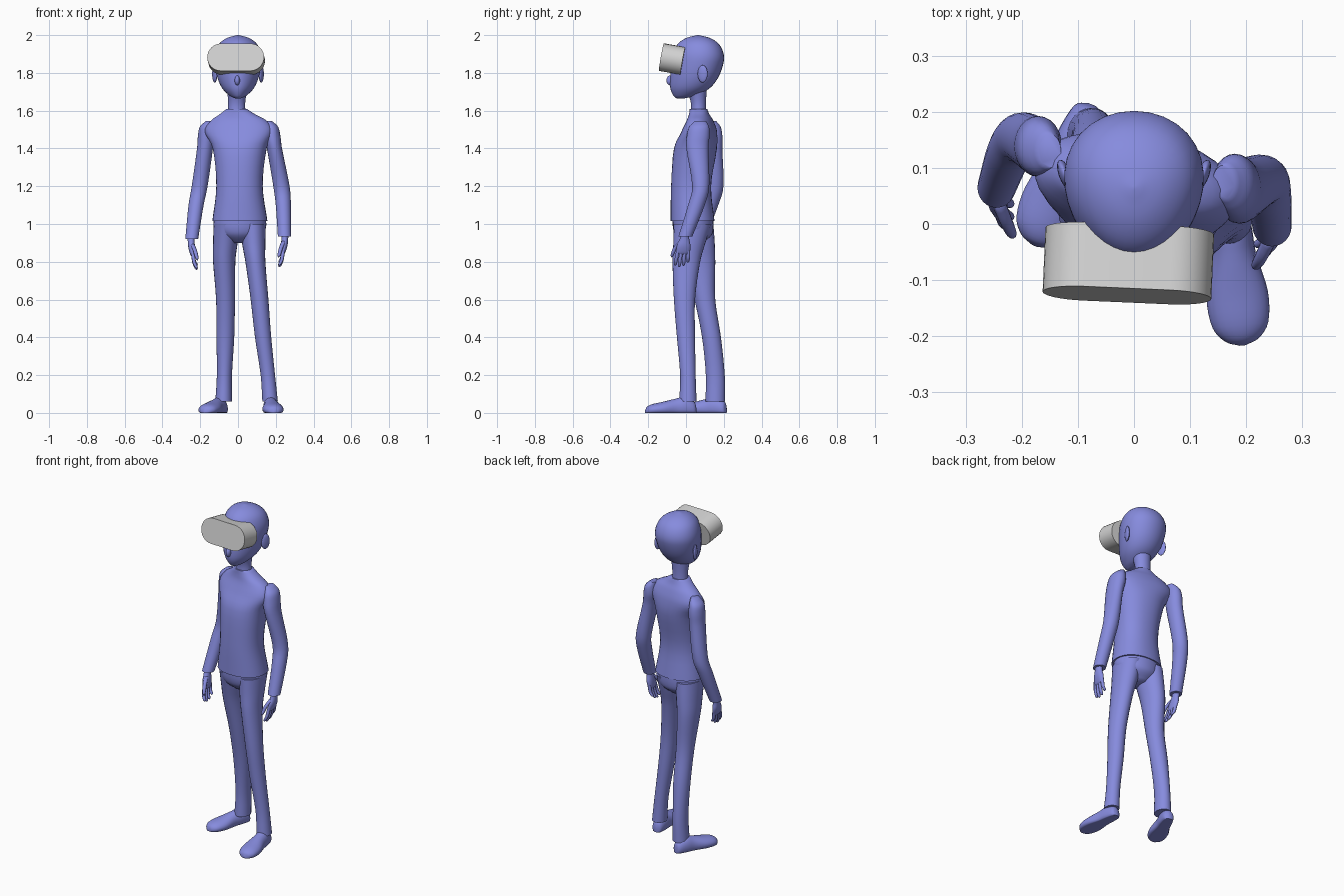
import bpy
import bmesh
import math
from mathutils import Vector, Matrix

cube = bpy.data.objects.get("Cube")
if cube:
    bpy.data.objects.remove(cube)


def material(name, color):
    mat = bpy.data.materials.new(name)
    mat.use_nodes = True
    mat.diffuse_color = color
    mat.node_tree.nodes["Principled BSDF"].inputs["Base Color"].default_value = color
    return mat


BLUE = material("periwinkle blue", (0.24, 0.26, 0.73, 1))
GREY = material("light grey", (0.65, 0.65, 0.65, 1))
X, Y, Z = Vector((1, 0, 0)), Vector((0, 1, 0)), Vector((0, 0, 1))


def finish(name, bm, mat, angle=60):
    """Turn a bmesh into a smooth shaded object with one material."""
    bmesh.ops.recalc_face_normals(bm, faces=bm.faces)
    mesh = bpy.data.meshes.new(name)
    bm.to_mesh(mesh)
    bm.free()
    mesh.materials.append(mat)
    obj = bpy.data.objects.new(name, mesh)
    bpy.context.collection.objects.link(obj)
    bpy.ops.object.select_all(action='DESELECT')
    obj.select_set(True)
    bpy.context.view_layer.objects.active = obj
    bpy.ops.object.shade_smooth_by_angle(angle=math.radians(angle))
    return obj


def smooth_rings(rings, steps):
    """Interpolate ring values with a smooth curve through all of them."""
    pts = [Vector(tuple(r) + (0,) * (6 - len(r))) for r in rings]
    t = [0.0]
    for a, b in zip(pts, pts[1:]):
        t.append(t[-1] + math.sqrt((Vector(b[:5]) - Vector(a[:5])).length))
    last = len(pts) - 1
    slope = []
    for i in range(last + 1):
        a, b = max(i - 1, 0), min(i + 1, last)
        slope.append((pts[b] - pts[a]) / (t[b] - t[a]))
    out = []
    for i in range(last):
        h = t[i + 1] - t[i]
        for k in range(steps):
            s = k / steps
            c = s * s * (3 - 2 * s)
            out.append(pts[i] * (1 - c) + pts[i + 1] * c
                       + slope[i] * (h * s * (1 - s) ** 2)
                       - slope[i + 1] * (h * s * s * (1 - s)))
    return out + [pts[-1]]


def loft(name, rings, u=X, v=Y, sides=24, steps=4, egg=0.0, power=1.0, floor=False):
    """Skin oval rings given as x, y, z, radius along u, radius along v, yaw."""
    bm = bmesh.new()
    loops = []
    for x, y, z, ru, rv, yaw in smooth_rings(rings, steps):
        turn = Matrix.Rotation(math.radians(yaw), 3, 'Z')
        loop = []
        for k in range(sides):
            a = math.tau * k / sides
            c, s = math.cos(a), math.sin(a)
            c = math.copysign(abs(c) ** power, c) * (1 + egg * s)
            s = math.copysign(abs(s) ** power, s)
            co = Vector((x, y, z)) + turn @ (u * (ru * c) + v * (rv * s))
            if floor:
                co.z = max(co.z, 0)
            loop.append(bm.verts.new(co))
        loops.append(loop)
    for a, b in zip(loops, loops[1:]):
        for k in range(sides):
            n = (k + 1) % sides
            bm.faces.new((a[k], a[n], b[n], b[k]))
    bm.faces.new(loops[0])
    bm.faces.new(loops[-1])
    return finish(name, bm, BLUE)


def ball(name, loc, size, rot=0.0):
    bm = bmesh.new()
    bmesh.ops.create_uvsphere(bm, u_segments=20, v_segments=12, radius=1)
    bm.transform(Matrix.Translation(loc) @ Matrix.Rotation(rot, 4, 'Z')
                 @ Matrix.Diagonal((*size, 1)))
    return finish(name, bm, BLUE)


# Head, neck, ears and nose
loft("head", [
    (0, -.03, 1.665, .015, .02), (0, -.005, 1.68, .045, .062),
    (0, .022, 1.72, .084, .105), (0, .045, 1.78, .11, .128),
    (0, .063, 1.86, .123, .137), (0, .066, 1.91, .119, .131),
    (0, .065, 1.955, .098, .107), (0, .064, 1.985, .058, .062),
    (0, .064, 2, .004, .004)], sides=32, egg=.13)
loft("neck", [(-.007, .066, 1.56, .05, .043), (-.007, .066, 1.64, .045, .04),
              (-.004, .055, 1.72, .055, .055)])
for side, label in ((1, "left"), (-1, "right")):
    ball(label + "_ear", (side * .123, .088, 1.795), (.011, .028, .046), -side * .35)
ball("nose", (-.004, -.084, 1.76), (.014, .02, .026))

# Headset: a rounded bar across the eyes
bm = bmesh.new()
half, radius, arc = .077, .0735, 16
outline = []
for k in range(2 * arc + 2):
    end = 1 if k <= arc else -1
    a = math.pi * (k - (k > arc)) / arc - math.pi / 2
    outline.append(bm.verts.new((end * half + radius * math.cos(a), -.058,
                                 radius * math.sin(a))))
front = bm.faces.new(outline)
side_faces = bmesh.ops.extrude_face_region(bm, geom=[front], use_keep_orig=True)
bmesh.ops.translate(bm, vec=Y * .116,
                    verts=[g for g in side_faces["geom"] if isinstance(g, bmesh.types.BMVert)])
bm.transform(Matrix.Translation((-.01, -.07, 1.873))
             @ Matrix.Rotation(math.radians(-2.5), 4, 'Z')
             @ Matrix.Rotation(math.radians(-10), 4, 'X'))
finish("headset", bm, GREY, 40)

# Shirt body, turned a little at the shoulders
loft("shirt", [
    (.01, .035, 1.015, .146, .116, 0), (.008, .027, 1.2, .123, .106, -2),
    (.009, .05, 1.4, .143, .112, -8), (.004, .07, 1.49, .182, .088, -10),
    (.004, .074, 1.545, .152, .066, -10), (-.003, .07, 1.58, .096, .053, -8),
    (-.007, .066, 1.61, .053, .046, 0)], sides=32, power=.9)

# Sleeves
loft("left_sleeve", [
    (.16, .075, 1.545, .02, .03), (.176, .07, 1.515, .036, .052),
    (.181, .065, 1.47, .043, .06), (.193, .06, 1.4, .04, .058),
    (.23, .078, 1.2, .043, .045), (.24, .055, 1.1, .04, .044),
    (.246, -.003, .935, .035, .037)])
loft("right_sleeve", [
    (-.15, .13, 1.545, .02, .03), (-.166, .135, 1.515, .036, .048),
    (-.17, .138, 1.47, .042, .054), (-.175, .14, 1.4, .042, .052),
    (-.203, .153, 1.2, .042, .045), (-.222, .128, 1.1, .04, .043),
    (-.245, .065, .92, .034, .036)])


def hand(label, side, wrist, drift):
    """Palm, four fingers and a thumb hanging below a wrist."""
    wx, wy, wz = wrist

    def at(inward, forward, down, ru, rv):
        return (wx - side * inward, wy - forward - drift * down, wz - down, ru, rv)
    loft(label + "_palm", [
        at(0, 0, -.03, .022, .024), at(0, 0, .01, .018, .024),
        at(.004, 0, .05, .018, .036), at(.01, 0, .085, .013, .037),
        at(.012, 0, .097, .006, .03)], sides=16)
    for k, (name, length) in enumerate((("index", .065), ("middle", .073),
                                        ("ring", .067), ("little", .05))):
        f = .027 - .018 * k
        loft(f"{label}_{name}_finger", [
            at(.009, f, .075, .01, .01), at(.016, f * 1.15, .09 + length * .5, .0095, .0095),
            at(.027, f * 1.2, .083 + length, .008, .008),
            at(.029, f * 1.2, .09 + length, .002, .002)], sides=10)
    loft(label + "_thumb", [
        at(.005, .015, .025, .012, .014), at(.02, .042, .06, .011, .013),
        at(.03, .055, .098, .009, .009), at(.033, .056, .112, .002, .002)], sides=10)


hand("left", 1, (.248, -.006, .935), .12)
hand("right", -1, (-.248, .063, .92), .25)

# Trousers: hips and two legs
loft("hips", [(.01, .04, .9, .05, .05), (.01, .04, .94, .115, .095),
              (.01, .038, .98, .138, .107), (.01, .036, 1.04, .138, .108)], sides=32)
loft("left_trouser_leg", [
    (.079, .035, 1, .068, .1), (.083, .018, .9, .062, .085),
    (.092, .002, .8, .053, .073), (.114, -.008, .6, .047, .056),
    (.133, 0, .4, .043, .048), (.158, .01, .2, .038, .041),
    (.17, .01, .06, .041, .046)])
loft("right_trouser_leg", [
    (-.06, .045, 1, .069, .1), (-.067, .062, .9, .065, .09),
    (-.073, .076, .8, .059, .079), (-.066, .1, .6, .05, .055),
    (-.067, .135, .4, .047, .05), (-.072, .155, .2, .04, .05),
    (-.076, .155, .06, .044, .052)])


def shoe(label, heel, yaw):
    """Shoe running forward from the heel, flat on the ground."""
    turn = Matrix.Rotation(math.radians(yaw), 3, 'Z')
    rings = []
    for along, width, height in ((0, .008, .03), (.012, .028, .06), (.06, .038, .085),
                                 (.11, .041, .075), (.18, .055, .058), (.235, .05, .046),
                                 (.262, .03, .032), (.272, .005, .012)):
        p = Vector((*heel, 0)) - turn @ Y * along
        rings.append((p.x, p.y, height * .35, width, height * .65))
    loft(label + "_shoe", rings, u=turn @ X, v=Z, floor=True)


shoe("left", (.165, .054), 6)
shoe("right", (-.075, .213), -22)
